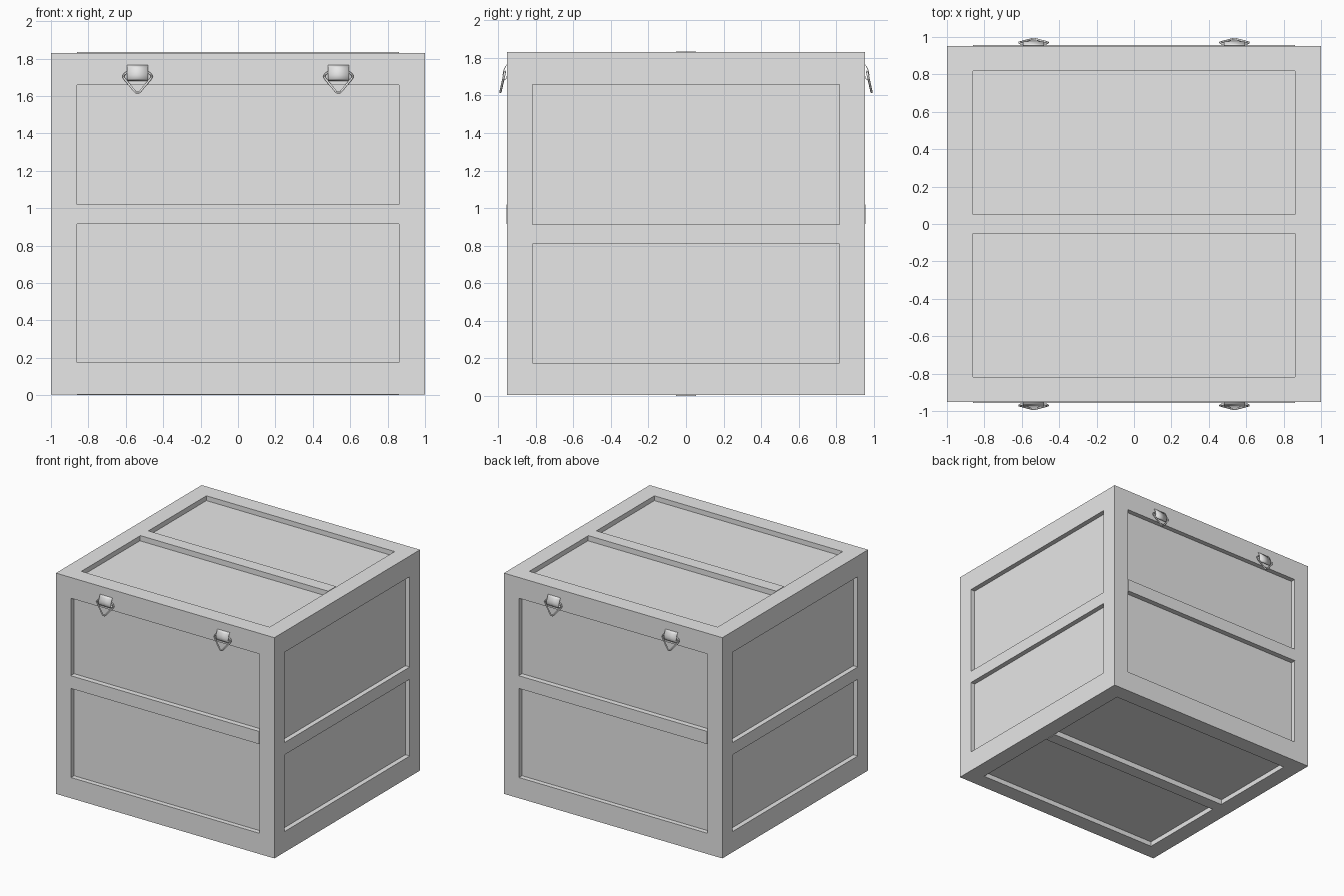
import bpy, bmesh
from mathutils import Vector

old = bpy.data.objects.get("Cube")
if old:
    bpy.data.objects.remove(old, do_unlink=True)

grey = bpy.data.materials.new("plain_grey")
grey.use_nodes = True
grey.diffuse_color = (0.8, 0.8, 0.8, 1)
grey.node_tree.nodes["Principled BSDF"].inputs["Base Color"].default_value = (0.8, 0.8, 0.8, 1)

CENTRE = Vector((0, 0, 0.9175))
HALF = Vector((1.0, 0.953, 0.9135))      # outer half size of the crate
OPENING = Vector((0.862, 0.818, 0.742))  # half size of the panel openings
DEPTH = 0.04                             # how far the panels sit back
LIP = 0.004                              # how far slats stand proud


def finish(name, bm):
    bmesh.ops.recalc_face_normals(bm, faces=bm.faces)
    mesh = bpy.data.meshes.new(name)
    bm.to_mesh(mesh)
    bm.free()
    obj = bpy.data.objects.new(name, mesh)
    bpy.context.collection.objects.link(obj)
    mesh.materials.append(grey)
    return obj


def box(name, low, high):
    bm = bmesh.new()
    bmesh.ops.create_cube(bm, size=1)
    low, high = Vector(low), Vector(high)
    for v in bm.verts:
        v.co = (low + high) / 2 + v.co * (high - low)
    return finish(name, bm)


# Crate body: every side is inset to a frame, then the panel is pushed in
bm = bmesh.new()
bmesh.ops.create_cube(bm, size=2)
for v in bm.verts:
    v.co = CENTRE + v.co * HALF
sides = list(bm.faces)
for face in sides:
    normal = face.normal.copy()
    bmesh.ops.inset_individual(bm, faces=[face], thickness=0.1)
    for v in face.verts:
        for axis in range(3):
            if abs(normal[axis]) < 0.5:
                side = 1 if v.co[axis] > CENTRE[axis] else -1
                v.co[axis] = CENTRE[axis] + side * OPENING[axis]
    panel = bmesh.ops.extrude_discrete_faces(bm, faces=[face])["faces"][0]
    for v in panel.verts:
        v.co -= normal * DEPTH
finish("crate_body", bm)


# Cross slats, one over each panel
def slat(name, axis, sign, along, across, low, high):
    a, b = Vector((0, 0, 0)), Vector((0, 0, 0))
    lip = 0 if axis == 0 else LIP
    ends = sorted((CENTRE[axis] + sign * (HALF[axis] + lip),
                   CENTRE[axis] + sign * (HALF[axis] - DEPTH - 0.005)))
    a[axis], b[axis] = ends
    a[along], b[along] = -OPENING[along], OPENING[along]
    a[across], b[across] = low, high
    box(name, a, b)


slat("front_slat", 1, -1, 0, 2, 0.915, 1.02)
slat("back_slat", 1, 1, 0, 2, 0.915, 1.02)
slat("left_slat", 0, 1, 1, 2, 0.81, 0.912)
slat("right_slat", 0, -1, 1, 2, 0.81, 0.912)
slat("top_slat", 2, 1, 0, 1, -0.052, 0.052)
slat("bottom_slat", 2, -1, 0, 1, -0.052, 0.052)

# Hanger shapes: strap as (distance from wall, z), ring as (x, z) half outline
STRAP = [(0.001, 1.765), (0.010, 1.75), (0.018, 1.733), (0.022, 1.712),
         (0.020, 1.692), (0.012, 1.682), (0.004, 1.690), (0.003, 1.70)]
RING = [(0.052, 1.727), (0.063, 1.722), (0.073, 1.712), (0.076, 1.702),
        (0.070, 1.692), (0.015, 1.625), (0.007, 1.618)]


def smooth(obj):
    bpy.ops.object.select_all(action="DESELECT")
    obj.select_set(True)
    bpy.context.view_layer.objects.active = obj
    bpy.ops.object.shade_smooth_by_angle(angle=0.8)


def strap(name, x, sign):
    bm = bmesh.new()
    rows = [[bm.verts.new((x + dx, sign * (HALF.y + off), z)) for dx in (-0.056, 0.056)]
            for off, z in STRAP]
    for p, q in zip(rows, rows[1:]):
        bm.faces.new((p[0], p[1], q[1], q[0]))
    obj = finish(name, bm)
    mod = obj.modifiers.new("thickness", "SOLIDIFY")
    mod.thickness = 0.003
    mod.offset = 0
    smooth(obj)


def ring(name, x, sign):
    outline = RING + [(-dx, z) for dx, z in reversed(RING)]
    curve = bpy.data.curves.new(name, "CURVE")
    curve.dimensions = "3D"
    curve.bevel_depth = 0.006
    curve.bevel_resolution = 2
    spline = curve.splines.new("POLY")
    spline.points.add(len(outline) - 1)
    spline.use_cyclic_u = True
    for point, (dx, z) in zip(spline.points, outline):
        off = 0.011 + (1.727 - z) * 0.22
        point.co = (x + dx, sign * (HALF.y + off), z, 1)
    curve.materials.append(grey)
    obj = bpy.data.objects.new(name, curve)
    bpy.context.collection.objects.link(obj)
    bpy.ops.object.select_all(action="DESELECT")
    obj.select_set(True)
    bpy.context.view_layer.objects.active = obj
    bpy.ops.object.convert(target="MESH")
    smooth(bpy.context.view_layer.objects.active)


# Two hangers on the front and two on the back
for face_name, sign in (("front", -1), ("back", 1)):
    for side_name, x in (("left", 0.537), ("right", -0.537)):
        strap(f"{face_name}_{side_name}_strap", x, sign)
        ring(f"{face_name}_{side_name}_ring", x, sign)
